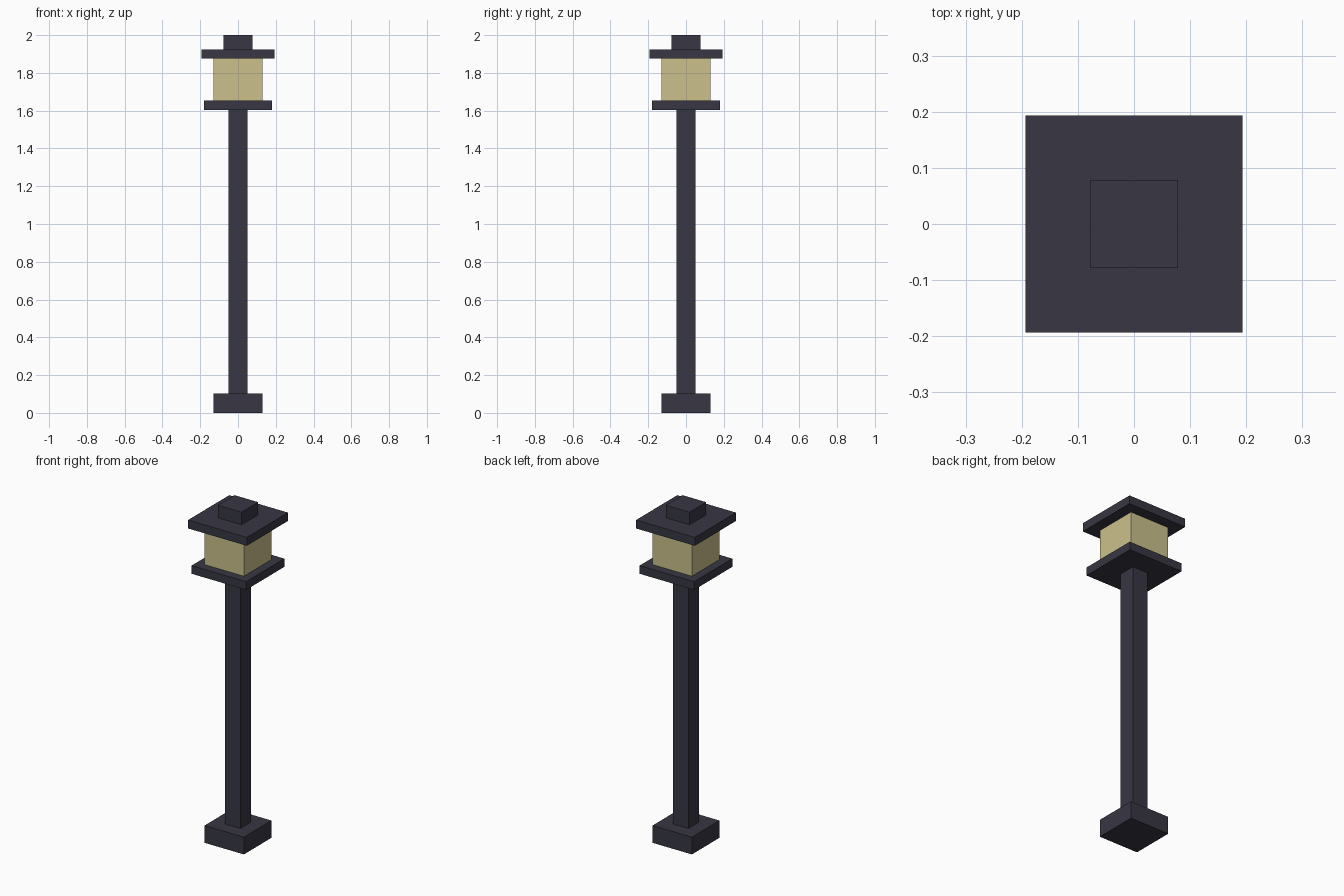
import bpy

if "Cube" in bpy.data.objects:
    bpy.data.objects.remove(bpy.data.objects["Cube"])


def material(name, rgb):
    m = bpy.data.materials.new(name)
    m.diffuse_color = (*rgb, 1.0)
    m.use_nodes = True
    m.node_tree.nodes["Principled BSDF"].inputs["Base Color"].default_value = m.diffuse_color
    return m


dark = material("dark_metal", (0.039, 0.037, 0.056))
glow = material("pale_yellow_glass", (0.60, 0.53, 0.26))


def block(name, half, z0, z1, mat):
    """Square block centred on the z axis, from z0 to z1."""
    bpy.ops.mesh.primitive_cube_add(size=1, location=(0, 0, (z0 + z1) / 2))
    ob = bpy.context.object
    ob.name = name
    ob.scale = (2 * half, 2 * half, z1 - z0)
    bpy.ops.object.transform_apply(location=False, rotation=False, scale=True)
    ob.data.materials.append(mat)


# Foot and post
block("base", 0.129, 0.0, 0.103, dark)
block("post", 0.05, 0.103, 1.604, dark)

# Lantern head
block("lantern_tray", 0.179, 1.604, 1.653, dark)
block("lantern_glass", 0.129, 1.653, 1.875, glow)
block("roof", 0.193, 1.875, 1.925, dark)
block("roof_cap", 0.078, 1.925, 2.0, dark)
